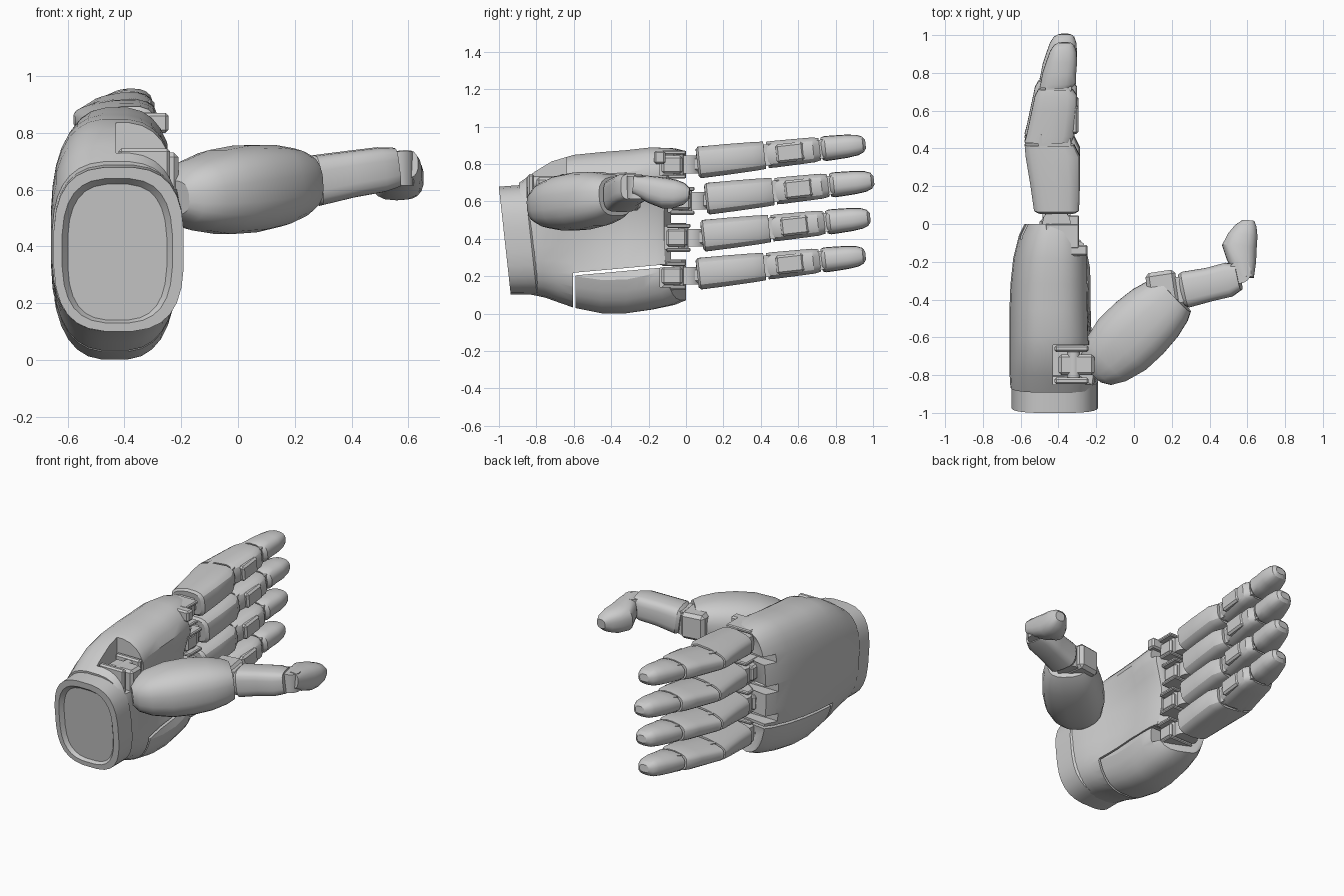
import bpy, bmesh, math
from mathutils import Vector, Matrix

if "Cube" in bpy.data.objects:
    bpy.data.objects.remove(bpy.data.objects["Cube"])


def add(name, bm, bevel=0.0):
    bmesh.ops.recalc_face_normals(bm, faces=bm.faces)
    if bevel:
        bmesh.ops.bevel(bm, geom=bm.edges[:], offset=bevel, segments=1, affect='EDGES')
    me = bpy.data.meshes.new(name)
    bm.to_mesh(me)
    bm.free()
    ob = bpy.data.objects.new(name, me)
    bpy.context.collection.objects.link(ob)
    return ob


def shade(ob, angle=30):
    bpy.ops.object.select_all(action='DESELECT')
    ob.select_set(True)
    bpy.context.view_layer.objects.active = ob
    for m in list(ob.modifiers):
        bpy.ops.object.modifier_apply(modifier=m.name)
    bpy.ops.object.shade_smooth_by_angle(angle=math.radians(angle))
    return ob


def loft(name, rings, axis, e=3.0, n=18, warp=None):
    """Superellipse rings (x, y, z, half width, half height) skinned along an axis."""
    axis = Vector(axis).normalized()
    side = axis.cross(Vector((0, 0, 1))).normalized()
    up = side.cross(axis)
    bm, loops = bmesh.new(), []
    for x, y, z, w, h in rings:
        loop = []
        for i in range(n):
            a = 2 * math.pi * (i + 0.5) / n
            c, s = math.cos(a), math.sin(a)
            p = (Vector((x, y, z)) + side * math.copysign(abs(c) ** (2 / e), c) * w
                 + up * math.copysign(abs(s) ** (2 / e), s) * h)
            loop.append(bm.verts.new(warp(p) if warp else p))
        loops.append(loop)
    for a, b in zip(loops, loops[1:]):
        for i in range(n):
            bm.faces.new((a[i], a[(i + 1) % n], b[(i + 1) % n], b[i]))
    bm.faces.new(loops[0])
    bm.faces.new(loops[-1])
    return add(name, bm)


def box(name, lo, hi, bevel=0.0, tilt=0.0, turn=0.0):
    lo, hi = Vector(lo), Vector(hi)
    bm = bmesh.new()
    m = (Matrix.Translation((lo + hi) / 2) @ Matrix.Rotation(turn, 4, 'Z')
         @ Matrix.Rotation(tilt, 4, 'X') @ Matrix.Diagonal((*(hi - lo), 1)))
    bmesh.ops.create_cube(bm, size=1, matrix=m)
    return add(name, bm, bevel)


def cyl(name, c, r, h, rot=None, n=16):
    bm = bmesh.new()
    m = Matrix.Translation(c) @ (rot or Matrix.Identity(4))
    bmesh.ops.create_cone(bm, cap_ends=True, segments=n, radius1=r, radius2=r, depth=h, matrix=m)
    return shade(add(name, bm))


def cut(ob, cutter):
    cutter.hide_render = True
    cutter.hide_set(True)
    m = ob.modifiers.new("cut", 'BOOLEAN')
    m.operation, m.solver, m.object = 'DIFFERENCE', 'EXACT', cutter


def clamp(v):
    return max(0.0, min(1.0, v))


def slab(y, x0, x1, z0, z1):
    return ((x0 + x1) / 2, y, (z0 + z1) / 2, (x1 - x0) / 2, (z1 - z0) / 2)


# Wrist sleeve with slanted, recessed end
def lean(p):
    return Vector((p.x, p.y - 0.11 * (p.z - 0.4), p.z))


shade(loft("wrist_sleeve", [slab(-0.945, -0.60, -0.25, 0.14, 0.62),
                            slab(-0.97, -0.62, -0.23, 0.13, 0.64),
                            slab(-0.97, -0.65, -0.19, 0.10, 0.68),
                            slab(-0.83, -0.65, -0.19, 0.10, 0.69),
                            slab(-0.78, -0.60, -0.24, 0.14, 0.64)],
           (0, 1, 0), 2.9, 28, lean))


# Palm: hollow on the +x side, its front edge swept back on the inside
def palm_warp(p):
    y = p.y
    r = clamp((p.x + 0.42) / 0.19)
    hollow = clamp(1 - ((p.z - 0.47) / 0.27) ** 2) * clamp((y + 0.75) / 0.3)
    return Vector((p.x - 0.09 * r * hollow,
                   y - 0.11 * (p.z - 0.4) * clamp((-y - 0.6) / 0.25) - 0.12 * r * clamp((y + 0.3) / 0.3),
                   p.z))


palm = loft("palm", [slab(-0.86, -0.655, -0.20, 0.10, 0.70),
                     slab(-0.78, -0.66, -0.20, 0.085, 0.76),
                     slab(-0.70, -0.66, -0.205, 0.06, 0.815),
                     slab(-0.60, -0.66, -0.205, 0.03, 0.85),
                     slab(-0.45, -0.66, -0.21, 0.0, 0.865),
                     slab(-0.32, -0.655, -0.21, 0.0, 0.875),
                     slab(-0.18, -0.64, -0.215, 0.02, 0.89),
                     slab(-0.06, -0.61, -0.22, 0.045, 0.885),
                     slab(0.0, -0.58, -0.235, 0.07, 0.87)],
            (0, 1, 0), 2.8, 32, palm_warp)

# Seam around the little finger's palm plate
cut(palm, box("seam_long_cutter", (-1, -0.60, 0.235), (0.3, 0.10, 0.25), tilt=0.09))
cut(palm, box("seam_short_cutter", (-1, -0.605, -0.1), (0.3, -0.59, 0.218)))
# Thumb hinge notch and gaps between the knuckles
cut(palm, box("thumb_notch_cutter", (-0.43, -0.85, 0.60), (0, -0.64, 1)))
for z in (0.70, 0.51, 0.315):
    cut(palm, box("knuckle_gap_cutter", (-1, -0.08, z - 0.025), (0.3, 0.2, z + 0.025)))

# Fingers: base y, base z, same build for all four
SLOPE = 0.11
FINGERS = {"index": (0.06, 0.807), "middle": (0.105, 0.613),
           "ring": (0.085, 0.415), "little": (0.06, 0.212)}
PROXIMAL = [(0, -0.51, -0.31, 0.074), (0.012, -0.53, -0.29, 0.087), (0.15, -0.55, -0.285, 0.085),
            (0.30, -0.575, -0.285, 0.080), (0.36, -0.58, -0.315, 0.076)]
MIDDLE = [(0.375, -0.58, -0.33, 0.073), (0.41, -0.57, -0.315, 0.074), (0.55, -0.54, -0.30, 0.071),
          (0.62, -0.525, -0.30, 0.069), (0.655, -0.505, -0.325, 0.062)]
TIP = [(0.665, -0.50, -0.325, 0.062), (0.685, -0.495, -0.305, 0.067), (0.74, -0.485, -0.305, 0.065),
       (0.80, -0.465, -0.30, 0.062), (0.855, -0.445, -0.305, 0.055), (0.885, -0.425, -0.315, 0.043),
       (0.90, -0.40, -0.335, 0.023)]
for name, (y0, z0) in FINGERS.items():
    def at(t, x):
        return Vector((x, y0 + t, z0 + SLOPE * t))

    def narrow_back(p):
        # the back of each finger is slimmer than the gripping side
        zc = z0 + SLOPE * (p.y - y0)
        k = clamp((-0.40 - p.x) / 0.18)
        return Vector((p.x, p.y, zc + (p.z - zc) * (1 - 0.42 * k)))

    for part, prof, e in (("proximal", PROXIMAL, 3.6), ("middle", MIDDLE, 3.6), ("tip", TIP, 2.7)):
        rings = [(*at(t, (a + b) / 2), (b - a) / 2, h) for t, a, b, h in prof]
        shade(loft(f"{name}_{part}", rings, (0, 1, SLOPE), e, 18, narrow_back))
    tilt = Matrix.Rotation(SLOPE, 4, 'X')
    cyl(f"{name}_middle_joint", at(0.37, -0.42), 0.088, 0.115, tilt)
    cyl(f"{name}_tip_joint", at(0.66, -0.40), 0.07, 0.10, tilt)
    # Pads on the gripping side
    box(f"{name}_pad", at(0.42, -0.36) - Vector((0, 0, 0.042)),
        at(0.57, -0.294) + Vector((0, 0, 0.042)), 0.012, SLOPE)
    # Knuckle: socket in the palm, fork plates, hinge block and neck
    yk, zk = y0 - 0.10, z0 - 0.01
    cut(palm, box(f"{name}_socket_cutter", (-0.46, yk - 0.10, zk - 0.06), (0, 0.3, zk + 0.06)))
    for s in (-1, 1):
        box(f"{name}_fork", (-0.47, yk - 0.09, zk + s * 0.064 - 0.011),
            (-0.29, yk + 0.04, zk + s * 0.064 + 0.011), 0.006)
    box(f"{name}_hinge_block", (-0.50, yk - 0.09, zk - 0.048), (-0.31, yk + 0.02, zk + 0.048), 0.012)
    cyl(f"{name}_hinge_pin", (-0.35, yk, zk), 0.028, 0.13)
    cyl(f"{name}_neck_joint", (-0.41, yk + 0.045, zk), 0.075, 0.095)
    box(f"{name}_neck", (-0.47, yk + 0.03, zk - 0.035), (-0.35, y0 + 0.03, zk + 0.04), 0.01)
# Front edge blocks above the index socket
box("index_edge_block", (-0.36, -0.17, 0.80), (-0.245, -0.11, 0.87), 0.01)
shade(palm)

# Thumb mount: hinge block, side plates and pin
box("thumb_hinge_block", (-0.40, -0.80, 0.54), (-0.21, -0.69, 0.73), 0.015)
for y in (-0.83, -0.66):
    box("thumb_hinge_plate", (-0.42, y - 0.018, 0.55), (-0.24, y + 0.018, 0.745), 0.01)
cyl("thumb_hinge_pin", (-0.32, -0.745, 0.70), 0.035, 0.18, Matrix.Rotation(math.pi / 2, 4, 'X'))

# Thumb base mound, with a square shoulder at its joint end
mound = [(-0.07, 0.07, 0.06), (-0.02, 0.115, 0.095), (0.1, 0.155, 0.125), (0.3, 0.185, 0.150),
         (0.5, 0.187, 0.155), (0.7, 0.175, 0.146), (0.86, 0.150, 0.125), (0.94, 0.125, 0.105)]
shade(loft("thumb_base", [(-0.19 + 0.43 * s, -0.76 + 0.41 * s, 0.575 + 0.055 * s, w, h)
                          for s, w, h in mound], (0.43, 0.41, 0.055), 2.6, 20))
box("thumb_base_shoulder", (0.07, -0.43, 0.55), (0.23, -0.25, 0.72), 0.02, turn=0.15)
# Thumb middle segment and joints
cyl("thumb_base_joint", (0.23, -0.35, 0.63), 0.07, 0.15)
shade(loft("thumb_middle", [(0.255, -0.35, 0.63, 0.085, 0.075), (0.275, -0.347, 0.632, 0.097, 0.09),
                            (0.40, -0.32, 0.655, 0.09, 0.083), (0.50, -0.295, 0.67, 0.092, 0.08),
                            (0.555, -0.28, 0.678, 0.07, 0.07)], (0.98, 0.21, 0.13), 3.6, 18))
cyl("thumb_tip_joint", (0.56, -0.255, 0.675), 0.06, 0.12)
# Thumb tip
shade(loft("thumb_tip", [(0.59, -0.28, 0.69, 0.045, 0.05), (0.57, -0.20, 0.665, 0.077, 0.072),
                         (0.558, -0.12, 0.645, 0.093, 0.083), (0.575, -0.06, 0.64, 0.080, 0.077),
                         (0.592, -0.01, 0.64, 0.057, 0.058), (0.605, 0.018, 0.64, 0.032, 0.03)],
           (0.08, 1, -0.08), 2.6, 18))
